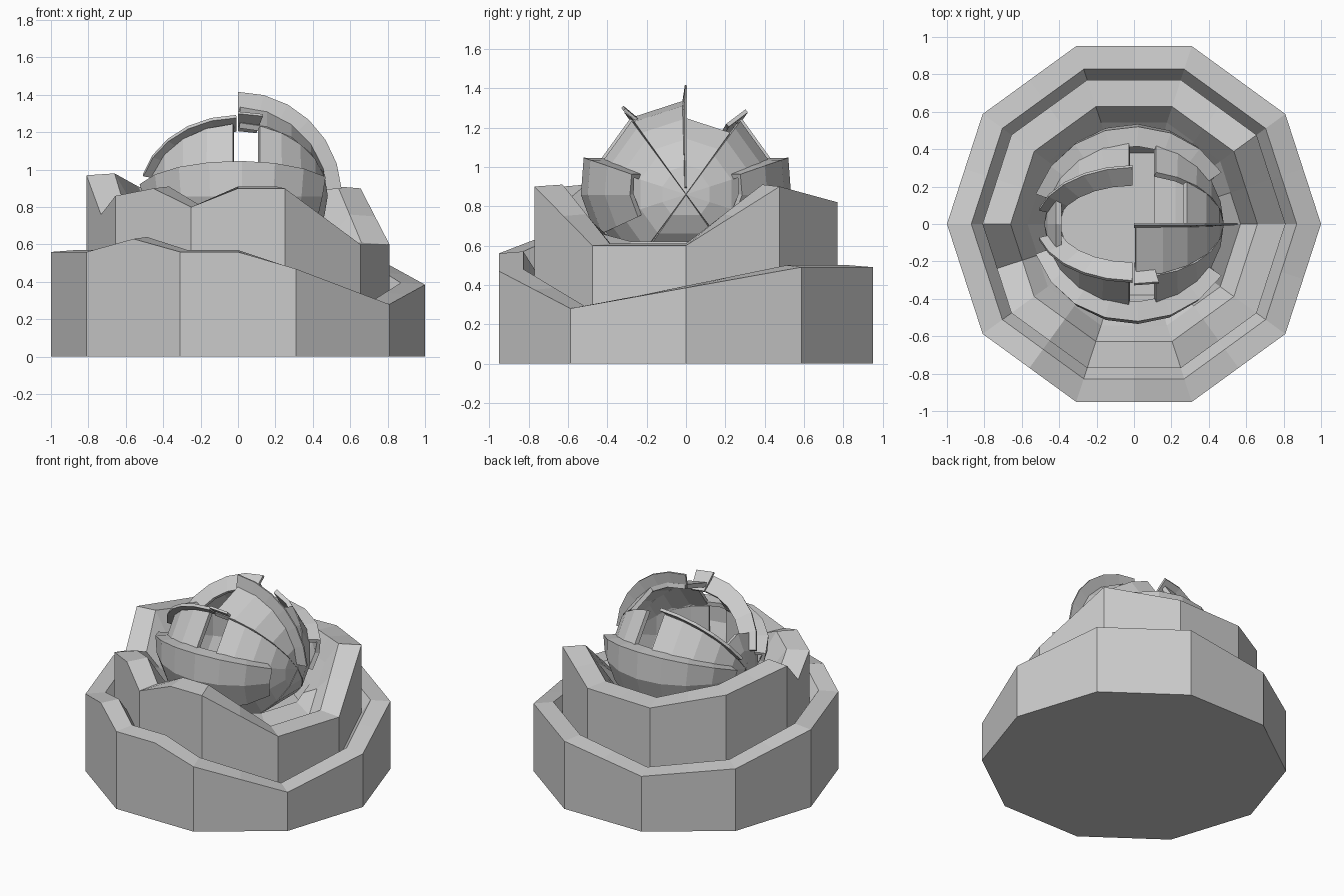
import bpy, bmesh
from math import sin, cos, radians

if "Cube" in bpy.data.objects:
    bpy.data.objects.remove(bpy.data.objects["Cube"])

CZ = 0.86  # centre height of the bud


def finish(name, bm, thick=0):
    bmesh.ops.recalc_face_normals(bm, faces=bm.faces)
    me = bpy.data.meshes.new(name)
    bm.to_mesh(me)
    bm.free()
    ob = bpy.data.objects.new(name, me)
    bpy.context.collection.objects.link(ob)
    if thick:
        m = ob.modifiers.new("thickness", 'SOLIDIFY')
        m.thickness = thick
        m.offset = 0
    return ob


def tier(name, corners, mids, rings):
    """Ten-sided uneven wall; rings hold (radius, factor of rim height, offset)."""
    hs = []
    for i in range(10):
        hs.append(corners[i])
        hs.append(mids.get(i, (corners[i] + corners[(i + 1) % 10]) / 2))
    bm = bmesh.new()
    loops = []
    for r, f, dz in rings:
        loop = []
        for k, h in enumerate(hs):
            rr = r * (cos(radians(18)) if k % 2 else 1)
            a = radians(18 * k)
            loop.append(bm.verts.new((rr * cos(a), rr * sin(a), f * h + dz)))
        loops.append(loop)
    for lo, hi in zip(loops, loops[1:]):
        for k in range(20):
            j = (k + 1) % 20
            bm.faces.new((lo[k], lo[j], hi[j], hi[k]))
    bm.faces.new(loops[0][::-1])
    bm.faces.new(loops[-1])
    return finish(name, bm)


def pt(a, t, r):
    """Point on a sphere whose pole lies along x; a turns from up to the front."""
    a, t = radians(a), radians(t)
    return (r * sin(t), -r * cos(t) * sin(a), CZ + r * cos(t) * cos(a))


def strip(name, rows, t0, t1, n=5, thick=0.03):
    """Curved shell through rows of (angle, radius)."""
    bm = bmesh.new()
    grid = [[bm.verts.new(pt(a, t0 + (t1 - t0) * i / n, r)) for i in range(n + 1)]
            for a, r in rows]
    for p, q in zip(grid, grid[1:]):
        for i in range(n):
            bm.faces.new((p[i], p[i + 1], q[i + 1], q[i]))
    return finish(name, bm, thick)


# Stepped outer walls
tier("lower_tier",
     [.385, .49, .49, .40, .45, .56, .56, .56, .47, .28], {6: .63, 7: .56},
     [(1, 0, 0), (1, 1, 0), (.87, 1, .01), (.81, 1, -.08), (.6, 0, .15)])
tier("upper_tier",
     [.6, .9, .82, .81, .9, .97, .86, .8, .9, .6], {5: .76, 6: .9, 7: .9},
     [(.81, 0, .1), (.81, 1, 0), (.66, 1, .01), (.57, .75, .1),
      (.47, 0, .62), (.4, 0, .5)])

# Rounded petals of the bud
R = .465
strip("right_petal_front", [(36, R), (72, R), (108, R), (144, R)], 14, 90)
strip("right_petal_back", [(-36, R), (-72, R), (-108, R), (-144, R)], 14, 90)
strip("right_petal_back_top", [(-36, R), (0, R)], 36, 90, 3)
strip("right_petal_front_top", [(0, R), (36, R)], 1, 90, 5)
strip("right_petal_base", [(144, R), (216, R)], 14, 90)
strip("left_petal_top", [(-36, R), (0, R), (36, R)], -90, -60, 2)
for s, side in ((1, "front"), (-1, "back")):
    strip("left_petal_" + side,
          [(s * 36, R), (s * 72, R), (s * 108, R), (s * 144, R)], -90, -3)
    # Low outer petals with an inward-folded rim
    strip("outer_petal_" + side,
          [(s * 68, .45), (s * 71, .54), (s * 90, .52), (s * 115, .49)], -72, 58, 7)
    # Upturned petal lips
    strip("left_lip_" + side, [(s * 31, .41), (s * 36, .525)], -75, -1, 5, .02)
strip("right_tip_front", [(31, .41), (36, .55)], 0, 14, 1, .015)
strip("top_lip", [(2, .45), (0, .555)], 0, 86, 6, .012)
